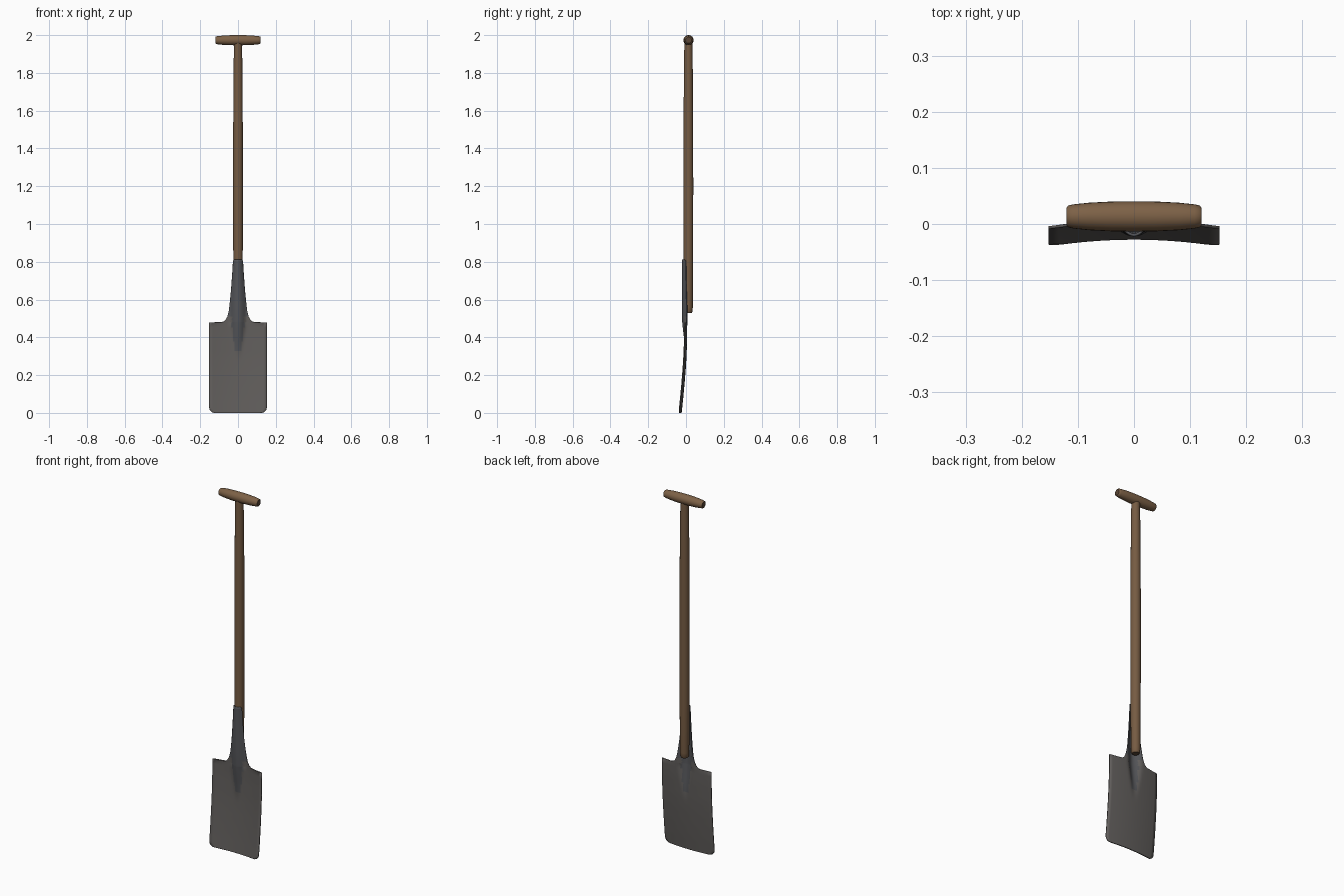
import bpy, bmesh, math
from mathutils import Matrix

cube = bpy.data.objects.get("Cube")
if cube:
    bpy.data.objects.remove(cube, do_unlink=True)


def material(name, color):
    m = bpy.data.materials.new(name)
    m.use_nodes = True
    m.diffuse_color = (*color, 1)
    bsdf = m.node_tree.nodes["Principled BSDF"]
    bsdf.inputs["Base Color"].default_value = (*color, 1)
    bsdf.inputs["Roughness"].default_value = 0.7
    return m


shaft_wood = material("shaft wood", (0.18, 0.105, 0.055))
grip_wood = material("grip wood", (0.205, 0.12, 0.062))
end_grain = material("end grain", (0.10, 0.06, 0.035))
worn_steel = material("worn steel", (0.12, 0.112, 0.107))
dark_steel = material("dark steel", (0.088, 0.09, 0.098))


def finish(name, bm, mats, angle=40):
    mesh = bpy.data.meshes.new(name)
    bm.to_mesh(mesh)
    bm.free()
    for m in mats:
        mesh.materials.append(m)
    ob = bpy.data.objects.new(name, mesh)
    bpy.context.collection.objects.link(ob)
    bpy.ops.object.select_all(action='DESELECT')
    ob.select_set(True)
    bpy.context.view_layer.objects.active = ob
    bpy.ops.object.shade_smooth_by_angle(angle=math.radians(angle))
    return ob


def lathe(name, profile, mats, place, sides=24):
    """Turned solid from (height, radius) pairs, with capped ends."""
    bm = bmesh.new()
    rings = []
    for z, r in profile:
        rings.append([bm.verts.new((r * math.cos(2 * math.pi * k / sides),
                                    r * math.sin(2 * math.pi * k / sides), z))
                      for k in range(sides)])
    for a, b in zip(rings, rings[1:]):
        for k in range(sides):
            n = (k + 1) % sides
            bm.faces.new((a[k], a[n], b[n], b[k]))
    for cap in (rings[0][::-1], rings[-1]):
        bm.faces.new(cap).material_index = 1
    bm.transform(place)
    return finish(name, bm, mats)


def interp(table, z):
    """Smoothly eased lookup in (height, value) pairs."""
    if z <= table[0][0]:
        return table[0][1]
    for (z0, v0), (z1, v1) in zip(table, table[1:]):
        if z <= z1:
            return v0 + (v1 - v0) * (z - z0) / (z1 - z0)
    return table[-1][1]


# Wooden shaft and cross grip
AXIS_Y = 0.0125
lathe("shaft", [(0.53, 0.018), (0.536, 0.022), (0.56, 0.0235), (0.8, 0.025),
                (1.2, 0.026), (1.6, 0.025), (1.85, 0.023), (1.965, 0.021)],
      [shaft_wood, end_grain], Matrix.Translation((0, AXIS_Y, 0)))

half = [(0, 0.027), (0.04, 0.0265), (0.08, 0.0245), (0.108, 0.0215),
        (0.117, 0.0195), (0.12, 0.016)]
lathe("cross_grip", [(-z, r) for z, r in half[:0:-1]] + half,
      [grip_wood, end_grain],
      Matrix.Translation((0, AXIS_Y + 0.001, 1.973)) @ Matrix.Rotation(math.pi / 2, 4, 'Y'))

# Steel blade: rows of (height, half width) with rounded lower corners
WIDE, CORNER = 0.152, 0.03
rows = []
for k in range(7):
    a = k / 6 * math.pi / 2
    rows.append((CORNER * (1 - math.cos(a)), WIDE - CORNER + CORNER * math.sin(a)))
rows += [(0.03 + 0.448 * k / 18, WIDE) for k in range(1, 19)]
# Shoulder fillet and neck
rows += [(0.479, 0.09), (0.483, 0.077), (0.492, 0.066), (0.51, 0.056),
         (0.54, 0.049), (0.57, 0.045), (0.6, 0.042), (0.64, 0.038), (0.68, 0.035),
         (0.75, 0.03), (0.803, 0.027), (0.812, 0.022)]

lean = [(0, -0.028), (0.08, -0.0195), (0.15, -0.013), (0.23, -0.0065),
        (0.3, -0.002), (0.4, 0.002), (0.48, 0.003)]
ridge_depth = [(0.29, 0), (0.32, 0.002), (0.36, 0.007), (0.42, 0.016),
               (0.48, 0.023), (0.54, 0.025)]
ridge_width = [(0.29, 0.016), (0.36, 0.026), (0.42, 0.036), (0.48, 0.044),
               (0.6, 0.043), (0.68, 0.038), (0.75, 0.034), (0.81, 0.031)]


def blade_y(x, z):
    bulge = max(0, 1 - (x / interp(ridge_width, z)) ** 2) ** 1.2
    return interp(lean, z) - 0.012 * (x / WIDE) ** 2 - interp(ridge_depth, z) * bulge


bm = bmesh.new()
COLS = 28
grid = []
for z, w in rows:
    line = []
    for c in range(COLS + 1):
        t = 2 * c / COLS - 1
        spread = 1.7 if w > 0.1 else 1.2
        x = w * math.copysign(abs(t) ** spread, t)
        line.append(bm.verts.new((x, blade_y(x, z), z)))
    grid.append(line)
for a, b in zip(grid, grid[1:]):
    for c in range(COLS):
        f = bm.faces.new((a[c], a[c + 1], b[c + 1], b[c]))
        p = f.calc_center_median()
        ridge = p.z > 0.33 and abs(p.x) < 0.75 * interp(ridge_width, p.z)
        f.material_index = int(ridge or p.z > 0.52)
blade = finish("blade_and_socket", bm, [worn_steel, dark_steel], 50)
thick = blade.modifiers.new("thickness", 'SOLIDIFY')
thick.thickness = 0.005
thick.offset = -1
